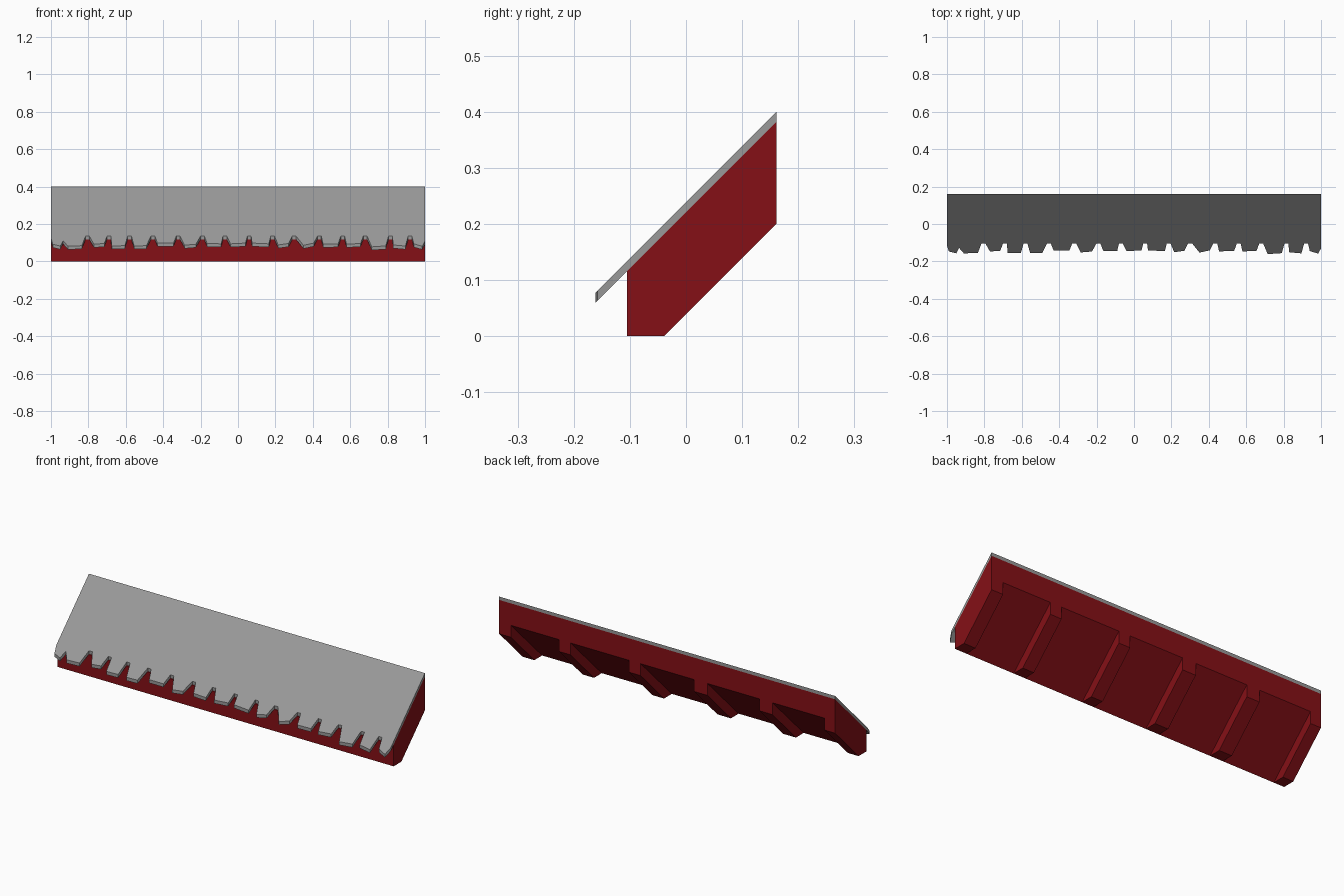
import bpy, bmesh

if "Cube" in bpy.data.objects:
    bpy.data.objects.remove(bpy.data.objects["Cube"])

BACK, FRONT = 0.161, -0.105
NOTCH = -0.103
TOP = 0.239       # roof surface is z = y + TOP
THICK = 0.018     # vertical thickness of the roof sheet


def material(name, rgb):
    mat = bpy.data.materials.new(name)
    mat.diffuse_color = (*rgb, 1)
    mat.use_nodes = True
    mat.node_tree.nodes["Principled BSDF"].inputs["Base Color"].default_value = mat.diffuse_color
    return mat


red = material("dark_red_paint", (0.235, 0.005, 0.008))
grey = material("dark_grey_sheet", (0.32, 0.32, 0.32))


def prism(name, outline, offset, mat):
    """Extrude a flat 3D outline along an offset vector into a solid."""
    bm = bmesh.new()
    face = bm.faces.new([bm.verts.new(p) for p in outline])
    new = bmesh.ops.extrude_face_region(bm, geom=[face], use_keep_orig=True)["geom"]
    bmesh.ops.translate(bm, vec=offset,
                        verts=[v for v in new if isinstance(v, bmesh.types.BMVert)])
    bmesh.ops.recalc_face_normals(bm, faces=bm.faces)
    mesh = bpy.data.meshes.new(name)
    bm.to_mesh(mesh)
    bm.free()
    mesh.materials.append(mat)
    ob = bpy.data.objects.new(name, mesh)
    bpy.context.collection.objects.link(ob)
    return ob


def side_prism(name, profile, x0, x1):
    """Extrude a (y, z) side profile from x0 to x1."""
    return prism(name, [(x0, y, z) for y, z in profile], (x1 - x0, 0, 0), red)


# Sloping backing panel, running the full width
side_prism("backing_panel",
           [(FRONT, 0), (BACK, 0.264), (BACK, BACK + TOP - THICK),
            (FRONT, FRONT + TOP - THICK)], -1, 1)

# Support ribs with flat feet, under the panel
rib_profile = [(FRONT, 0), (-0.039, 0), (BACK, 0.2), (BACK, 0.264)]
ribs = [(-1, -0.937), (-0.627, -0.55), (-0.24, -0.16),
        (0.158, 0.227), (0.575, 0.643), (0.93, 1)]
for i, (a, b) in enumerate(ribs):
    side_prism(f"support_rib_{i + 1}", rib_profile, a, b)

# Ragged front edge: each tab is (tip left, left y, tip right, right y, tab end)
tabs = [(-0.99, -0.147, -0.95, -0.157, -0.935),
        (-0.91, -0.157, -0.835, -0.155, -0.815),
        (-0.77, -0.147, -0.715, -0.143, -0.70),
        (-0.675, -0.156, -0.605, -0.155, -0.59),
        (-0.555, -0.156, -0.49, -0.155, -0.465),
        (-0.43, -0.141, -0.345, -0.141, -0.33),
        (-0.285, -0.152, -0.225, -0.147, -0.20),
        (-0.165, -0.143, -0.09, -0.145, -0.08),
        (-0.04, -0.145, 0.04, -0.141, 0.05),
        (0.075, -0.141, 0.165, -0.145, 0.175),
        (0.215, -0.151, 0.27, -0.143, 0.29),
        (0.35, -0.153, 0.405, -0.141, 0.425),
        (0.455, -0.146, 0.535, -0.145, 0.55),
        (0.58, -0.147, 0.655, -0.143, 0.67),
        (0.715, -0.161, 0.79, -0.156, 0.805),
        (0.83, -0.151, 0.895, -0.157, 0.91),
        (0.94, -0.145, 0.985, -0.158, 1.0)]
edge = [(-1, -0.115)]
for xl, yl, xr, yr, end in tabs:
    edge += [(xl, yl), (xr, yr)]
    if end < -0.9:
        edge.append((end, -0.128))
    elif end < 1:
        edge += [(end, NOTCH), (end + 0.02, NOTCH)]
edge.append((1, -0.13))
outline = edge + [(1, BACK), (-1, BACK)]

# Thin sloping roof sheet with the ragged front edge
prism("roof_sheet", [(x, y, y + TOP) for x, y in outline], (0, 0, -THICK), grey)
